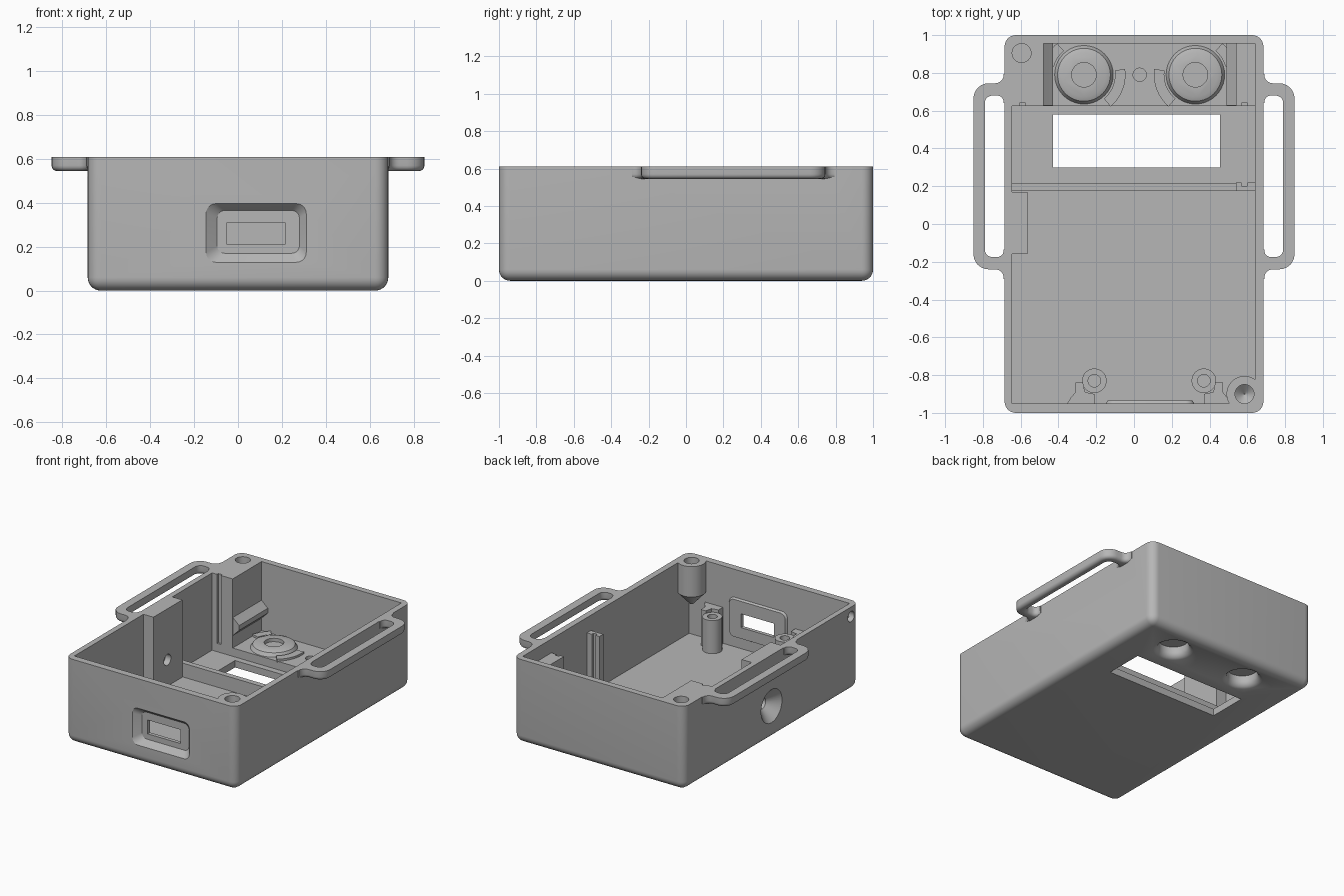
import bpy, bmesh
from math import sin, cos, pi, radians
from mathutils import Vector

if "Cube" in bpy.data.objects:
    bpy.data.objects.remove(bpy.data.objects["Cube"])

grey = bpy.data.materials.new("plastic grey")
grey.use_nodes = True
grey.diffuse_color = (0.47, 0.47, 0.47, 1)
grey.node_tree.nodes["Principled BSDF"].inputs["Base Color"].default_value = (0.47, 0.47, 0.47, 1)
H = 0.61  # rim height


def finish(name, bm):
    bmesh.ops.recalc_face_normals(bm, faces=bm.faces)
    mesh = bpy.data.meshes.new(name)
    bm.to_mesh(mesh)
    bm.free()
    mesh.materials.append(grey)
    ob = bpy.data.objects.new(name, mesh)
    bpy.context.collection.objects.link(ob)
    return ob


def loft(name, rings, closed=False):
    """Skin matching rings; cap the ends, or join last to first when closed."""
    bm = bmesh.new()
    loops = [[bm.verts.new(p) for p in ring] for ring in rings]
    pairs = list(zip(loops, loops[1:]))
    if closed:
        pairs.append((loops[-1], loops[0]))
    else:
        bm.faces.new(loops[0])
        bm.faces.new(loops[-1])
    n = len(loops[0])
    for a, b in pairs:
        for i in range(n):
            j = (i + 1) % n
            bm.faces.new((a[i], a[j], b[j], b[i]))
    return finish(name, bm)


def place(outline, level, axis="z"):
    order = {"z": lambda u, v: (u, v, level), "y": lambda u, v: (u, level, v),
             "x": lambda u, v: (level, u, v)}[axis]
    return [order(u, v) for u, v in outline]


def prism(name, outline, a, b, axis="z"):
    return loft(name, [place(outline, a, axis), place(outline, b, axis)])


def rounded(corners, steps=6):
    """Outline from (u, v, radius) corners, right angles only."""
    out = []
    pts = [Vector(c[:2]) for c in corners]
    for i, (u, v, r) in enumerate(corners):
        p = pts[i]
        if r == 0:
            out.append((u, v))
            continue
        d0 = (pts[i - 1] - p).normalized()
        d1 = (pts[(i + 1) % len(pts)] - p).normalized()
        c = p + (d0 + d1) * r
        for k in range(steps + 1):
            t = k / steps * pi / 2
            q = c - d1 * r * cos(t) - d0 * r * sin(t)
            out.append((q.x, q.y))
    return out


def rect(u0, u1, v0, v1, r=0.0):
    return rounded([(u0, v0, r), (u1, v0, r), (u1, v1, r), (u0, v1, r)])


def box(name, x0, x1, y0, y1, z0, z1):
    return prism(name, rect(x0, x1, y0, y1), z0, z1)


def lathe(name, centre, profile, axis="z", closed=False, n=40):
    u, v = centre
    rings = [place([(u + r * cos(2 * pi * k / n), v + r * sin(2 * pi * k / n))
                    for k in range(n)], l, axis) for r, l in profile]
    return loft(name, rings, closed)


def combine(target, tool, op="DIFFERENCE"):
    mod = target.modifiers.new("combine", "BOOLEAN")
    mod.operation, mod.solver, mod.object = op, "EXACT", tool
    dg = bpy.context.evaluated_depsgraph_get()
    mesh = bpy.data.meshes.new_from_object(target.evaluated_get(dg))
    target.modifiers.clear()
    target.data = mesh
    bpy.data.objects.remove(tool)


# Outer case: rounded upright corners and rounded bottom edge
bm = bmesh.new()
bmesh.ops.create_cube(bm, size=1)
for v in bm.verts:
    v.co = (v.co.x * 1.37, v.co.y * 2, (v.co.z + 0.5) * H)
edges = [e for e in bm.edges if min(v.co.z for v in e.verts) < 0.01]
bmesh.ops.bevel(bm, geom=edges, offset=0.06, segments=7, profile=0.5, affect="EDGES")
case = finish("case", bm)

# Strap loops on both sides, rounded underneath
loop = rounded([(.6, -.29, 0), (.69, -.29, 0), (.69, -.24, .045), (.85, -.24, .08),
                (.85, .745, .08), (.69, .745, .045), (.69, .795, 0), (.6, .795, 0),
                (.6, .64, 0), (.69, .64, 0), (.69, .68, .035), (.79, .68, .04),
                (.79, -.175, .04), (.69, -.175, .035), (.69, -.135, 0), (.6, -.135, 0)])
for side in (-1, 1):
    ob = prism("strap_loop", [(side * x, y) for x, y in loop], 0.545, H)
    bm = bmesh.new()
    bm.from_mesh(ob.data)
    low = [e for e in bm.edges if all(v.co.z < 0.55 and abs(v.co.x) > 0.688 for v in e.verts)]
    bmesh.ops.bevel(bm, geom=low, offset=0.025, segments=4, profile=0.5, affect="EDGES")
    bm.to_mesh(ob.data)
    bm.free()
    combine(case, ob, "UNION")

# Cavity: main bay with a side block left standing, and a raised rear deck
bay = [(-.645, -.95), (.64, -.95), (.64, .625), (-.645, .625),
       (-.645, .17), (-.565, .17), (-.565, -.16), (-.645, -.16)]
combine(case, prism("bay_cutter", bay, 0.05, 1))
combine(case, box("deck_cutter", -.48, .54, .6, .955, .11, 1))
combine(case, box("shelf_cutter", .5, .64, .6, .955, .51, 1))
for x, y in ((-.59, .63), (.585, .63)):
    combine(case, box("notch_cutter", x - .015, x + .015, .6, y + .01, .11, 1))

# Display window
combine(case, box("window_cutter", -.43, .455, .3, .58, -.1, .3))

# Front socket: inner frame, tapered outer recess, through slot
combine(case, loft("socket_frame", [place(rect(-.16, .33, .11, .42, .05), -.97, "y"),
                                    place(rect(-.14, .31, .13, .4, .04), -.935, "y")]), "UNION")
combine(case, loft("recess_cutter", [place(rect(-.147, .312, .128, .397, .045), -1.001, "y"),
                                     place(rect(-.095, .28, .17, .365, .035), -.962, "y")]))
combine(case, prism("slot_cutter", rect(-.05, .215, .21, .31), -1.1, -.8, "y"))

# Side funnel and small side hole
combine(case, lathe("funnel_cutter", (0, .24), [(.125, -.69), (.04, -.61), (.04, -.5)], "x"))
combine(case, lathe("side_hole_cutter", (-.91, .54), [(.037, -.75), (.037, -.6)], "x"))

# Screw post in the front corner, screw hole in the rear corner
combine(case, lathe("screw_post", (.585, -.9), [(.012, .3), (.095, .39), (.095, H)]), "UNION")
combine(case, lathe("screw_cutter", (.585, -.9), [(.004, .38), (.05, .42), (.05, .7)]))
combine(case, lathe("screw_cutter", (-.595, .905), [(.05, .4), (.05, .7)]))

# Round bosses on the deck, hollow from below
for x, side in ((-.265, 1), (.325, -1)):
    c = (x, .79)
    combine(case, lathe("round_boss", c, [(.155, .08), (.155, .11), (.14, .135), (.115, .145)]), "UNION")
    combine(case, lathe("boss_pit_cutter", c, [(.065, .12), (.065, .2)]))
    combine(case, lathe("cup_cutter", c, [(.135, -.001), (.118, .008), (.105, .022),
                                          (.1, .04), (.1, .08)]))
    # Raised arcs around each boss
    for a0, a1 in ((-50, 8), (130, 165)):
        steps = [radians(a0 + (a1 - a0) * k / 8) for k in range(9)]
        arc = [(.22 * cos(t), .22 * sin(t)) for t in steps]
        arc += [(.165 * cos(t), .165 * sin(t)) for t in reversed(steps)]
        arc = [(x + side * u, min(.79 + v, .955)) for u, v in arc]
        prism("deck_arc", arc, 0.1, 0.125)
combine(case, lathe("pin_cutter", (.03, .79), [(.035, .08), (.035, .2)]))

# Flared ledges along the rear blocks
for x, side in ((-.48, 1), (.54, -1)):
    ledge = [(x - side * .01, .34), (x, .33), (x + side * .05, .285),
             (x + side * .05, .25), (x, .2), (x - side * .01, .2)]
    prism("ledge", ledge, .627, .96, "y")

# Cross rib and slotted guide post
box("cross_rib", -.65, .54, .175, .215, .04, .15)
box("guide_post", .54, .65, .175, .2, .04, .5)
for x0, x1 in ((.54, .57), (.6, .65)):
    box("guide_post_lip", x0, x1, .195, .22, .04, .5)

# Board standoffs with webs to the front wall
for x, side in ((-.21, -1), (.37, 1)):
    lathe("standoff", (x, -.83), [(.065, .04), (.065, .29), (.033, .29), (.033, .04)], closed=True)
    web = [(0, -.96), (.15, -.96), (.125, -.92), (.1, -.89), (.1, -.84), (.06, -.84), (.05, -.89), (0, -.9)]
    prism("standoff_web", [(x + side * u, v) for u, v in web], .04, .31)

# Smooth rounded surfaces, keep sharp edges
bpy.ops.object.select_all(action="DESELECT")
for ob in bpy.context.collection.objects:
    if ob.type == "MESH":
        ob.select_set(True)
bpy.context.view_layer.objects.active = case
bpy.ops.object.shade_smooth_by_angle(angle=radians(30))
